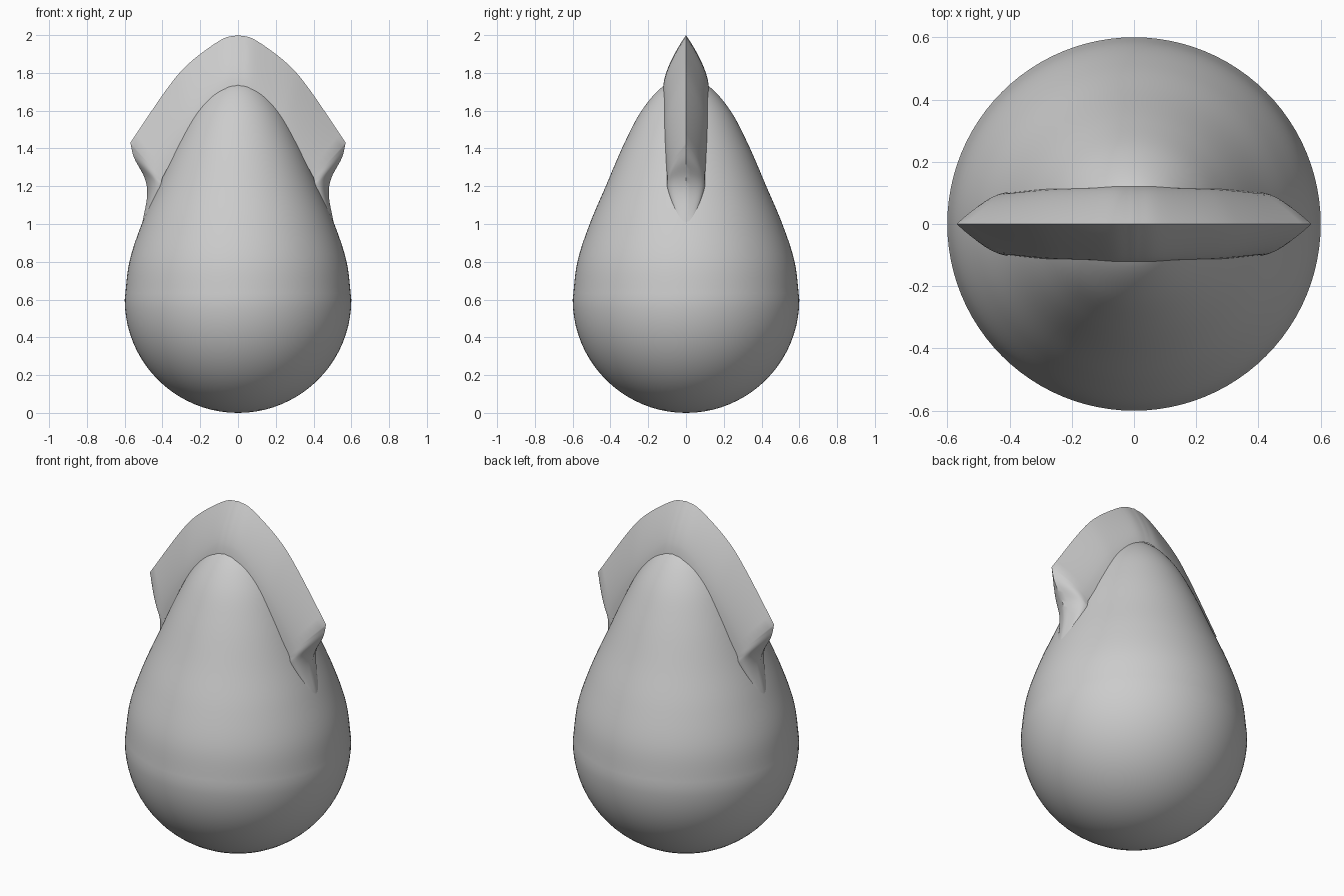
import bpy, bmesh, math

if "Cube" in bpy.data.objects:
    bpy.data.objects.remove(bpy.data.objects["Cube"])


def spline(pts, n):
    """Catmull-Rom through points of any dimension."""
    p = [[2 * a - b for a, b in zip(pts[0], pts[1])]] + list(pts)
    p.append([2 * a - b for a, b in zip(pts[-1], pts[-2])])
    out = []
    for i in range(1, len(p) - 2):
        for k in range(n):
            t = k / n
            out.append([0.5 * (2 * b + (c - a) * t + (2 * a - 5 * b + 4 * c - d) * t * t
                               + (3 * b - a - 3 * c + d) * t ** 3)
                        for a, b, c, d in zip(*p[i - 1:i + 3])])
    return out + [list(pts[-1])]


def make_object(name, rows, closed, angle):
    """Skin rows of points into a smooth-shaded surface."""
    bm = bmesh.new()
    grid = [[bm.verts.new(c) for c in row] for row in rows]
    n = len(grid[0])
    for a, b in zip(grid, grid[1:]):
        for j in range(n if closed else n - 1):
            k = (j + 1) % n
            bm.faces.new((a[j], a[k], b[k], b[j]))
    bmesh.ops.remove_doubles(bm, verts=bm.verts, dist=1e-5)
    bmesh.ops.recalc_face_normals(bm, faces=bm.faces)
    mesh = bpy.data.meshes.new(name)
    bm.to_mesh(mesh)
    bm.free()
    ob = bpy.data.objects.new(name, mesh)
    bpy.context.collection.objects.link(ob)
    bpy.ops.object.select_all(action='DESELECT')
    ob.select_set(True)
    bpy.context.view_layer.objects.active = ob
    bpy.ops.object.shade_smooth_by_angle(angle=math.radians(angle))
    return ob


# Teardrop body: round bottom, tapering top
bottom = [(0.6 * math.sin(a), 0.6 - 0.6 * math.cos(a))
          for a in [math.pi / 2 * i / 20 for i in range(20)]]
taper = spline([(0.6, 0.6), (0.575, 0.8), (0.51, 1.0), (0.425, 1.2), (0.33, 1.42),
                (0.235, 1.6), (0.12, 1.73), (0, 1.77)], 6)
profile = bottom + taper
SEG = 96
make_object("body", [[(r * math.cos(2 * math.pi * j / SEG), r * math.sin(2 * math.pi * j / SEG), z)
                      for j in range(SEG)] for r, z in profile], True, 60)

# Crest: stations of (inner x, inner z, half width, ridge x, ridge z, section power)
top = spline([(0, 1.735, 0.12, 0, 2.0, 1.5), (0.075, 1.71, 0.12, 0.09, 1.975, 1.5),
              (0.2, 1.575, 0.117, 0.26, 1.85, 1.5), (0.28, 1.465, 0.113, 0.38, 1.71, 1.5),
              (0.4, 1.245, 0.1, 0.57, 1.43, 1.6)], 6)
# Lower ends of the crest fade into the body
end = spline([(0.4, 1.245, 0.1, 0.57, 1.43, 1.6), (0.405, 1.225, 0.1, 0.55, 1.35, 1.9),
              (0.413, 1.2, 0.1, 0.495, 1.245, 2), (0.445, 1.13, 0.08, 0.481, 1.15, 2),
              (0.505, 1.0, 0.03, 0.508, 1.0, 2)], 6)
half = top + end[1:]
stations = [[-s[0], s[1], s[2], -s[3], s[4], s[5]] for s in half[:0:-1]] + half
rows = []
for xi, zi, w, xo, zo, p in stations:
    row = []
    for k in range(-8, 9):
        s = 1 - abs(k) / 8
        y = math.copysign(w * (1 - s ** p), k)
        row.append((xi + (xo - xi) * s, y, zi + (zo - zi) * s))
    rows.append(row)
make_object("crest", rows, False, 35)
